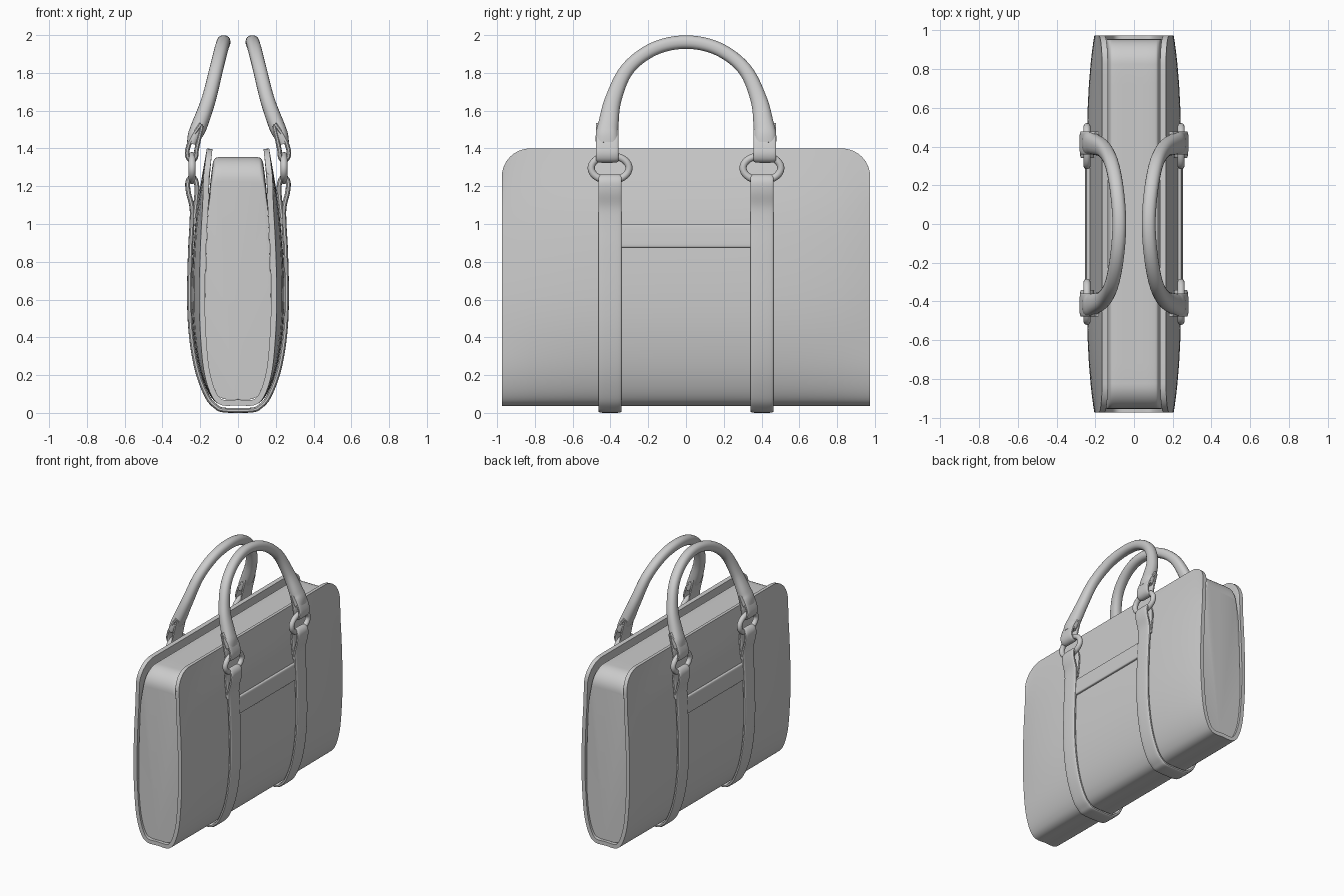
import bpy, bmesh, math
from mathutils import Vector

if "Cube" in bpy.data.objects:
    bpy.data.objects.remove(bpy.data.objects["Cube"])


def smooth_path(pts, steps=6, closed=False):
    """Catmull-Rom through points of any dimension."""
    n, out = len(pts), []
    for i in range(n if closed else n - 1):
        if closed:
            p = [pts[(i + k) % n] for k in (-1, 0, 1, 2)]
        else:
            p = [pts[min(max(i + k, 0), n - 1)] for k in (-1, 0, 1, 2)]
        for s in range(steps):
            t = s / steps
            out.append([0.5 * (2 * b + (c - a) * t + (2 * a - 5 * b + 4 * c - d) * t * t
                        + (3 * b - a - 3 * c + d) * t ** 3) for a, b, c, d in zip(*p)])
    if not closed:
        out.append(list(pts[-1]))
    return out


def loft(name, sections, closed=False, bevel=0.0, segments=2):
    """Skin a list of closed sections; cap the ends unless closed."""
    bm = bmesh.new()
    rows = [[bm.verts.new(p) for p in s] for s in sections]
    m = len(rows[0])
    pairs = list(zip(rows, rows[1:])) + ([(rows[-1], rows[0])] if closed else [])
    for a, b in pairs:
        for j in range(m):
            k = (j + 1) % m
            bm.faces.new((a[j], a[k], b[k], b[j]))
    if not closed:
        bm.faces.new(rows[0])
        bm.faces.new(rows[-1])
    bmesh.ops.recalc_face_normals(bm, faces=bm.faces)
    me = bpy.data.meshes.new(name)
    bm.to_mesh(me)
    bm.free()
    ob = bpy.data.objects.new(name, me)
    bpy.context.collection.objects.link(ob)
    if bevel:
        mod = ob.modifiers.new("bevel", 'BEVEL')
        mod.width, mod.segments = bevel, segments
        mod.limit_method, mod.angle_limit = 'ANGLE', math.radians(50)
    bpy.ops.object.select_all(action='DESELECT')
    ob.select_set(True)
    bpy.context.view_layer.objects.active = ob
    bpy.ops.object.shade_smooth_by_angle(angle=math.radians(40))
    return ob


def sweep(name, path, ref, power=2, closed=False, sides=20):
    """Sweep a superellipse; path rows are x, y, z, half size along ref, half size across."""
    ref, sections, n = Vector(ref), [], len(path)
    for i, (x, y, z, a, c) in enumerate(path):
        nxt = path[(i + 1) % n] if closed else path[min(i + 1, n - 1)]
        prv = path[i - 1] if closed else path[max(i - 1, 0)]
        t = (Vector(nxt[:3]) - Vector(prv[:3])).normalized()
        nor = ref.cross(t).normalized()
        bi = t.cross(nor)
        sec = []
        for k in range(sides):
            w = 2 * math.pi * (k + 0.5) / sides
            u, v = math.cos(w), math.sin(w)
            u = math.copysign(abs(u) ** (2 / power), u)
            v = math.copysign(abs(v) ** (2 / power), v)
            sec.append(Vector((x, y, z)) + bi * a * u + nor * c * v)
        sections.append(sec)
    return loft(name, sections, closed)


def y_samples(end, r):
    """Signed y positions, denser in the rounded corners."""
    half = [0, .15, .3, .45, .6, .72] + [end - r + r * math.sin(math.pi / 2 * k / 10) for k in range(11)]
    return [-y for y in reversed(half[1:])] + half


def corner_z(z, y, end, r, top):
    """Lower the top of the profile to round the upper corners; returns new z."""
    u = min(max((abs(y) - (end - r)) / r, 0), 1)
    zt = top - r + r * math.sqrt(1 - u * u)
    base = top - 0.3
    return z if z < base else base + (z - base) * (zt - base) / 0.3


# Outer shell: U profile, fuller in the middle than at the ends
mid = [(.165, 1.40), (.215, 1.1), (.238, .85), (.245, .6), (.233, .4), (.2, .22), (.15, .095), (.09, .042)]
end = [(.165, 1.40), (.187, 1.1), (.2, .85), (.205, .6), (.198, .4), (.18, .22), (.142, .095), (.09, .042)]
END, R, THICK = .975, .15, .03
sections = []
for y in y_samples(END, R):
    w = (abs(y) / END) ** 4
    half = [(a[0] * (1 - w) + b[0] * w, a[1]) for a, b in zip(mid, end)]
    ctrl = half + [(0, .04)] + [(-x, z) for x, z in reversed(half)]
    outer = []
    for x, z in smooth_path(ctrl):
        z2 = corner_z(z, y, END, R, 1.4)
        outer.append((x + math.copysign((z - z2) * .12, x), z2))
    inner, n = [], len(outer)
    for i, (x, z) in enumerate(outer):
        p, q = outer[max(i - 1, 0)], outer[min(i + 1, n - 1)]
        d = Vector((q[0] - p[0], q[1] - p[1])).normalized()
        inner.append((x + d.y * THICK, z - d.x * THICK))
    sections.append([(x, y, z) for x, z in outer + inner[::-1]])
loft("outer_shell", sections, bevel=.006)

# Inner body filling the shell, slightly recessed
half = [(0, .072), (.08, .076), (.135, .125), (.165, .27), (.174, .45), (.171, .75), (.157, 1.1),
        (.138, 1.29), (.126, 1.34), (.10, 1.354), (0, 1.355)]
ctrl = half + [(-x, z) for x, z in reversed(half[1:-1])]
prof = smooth_path(ctrl, 5, True)
loft("inner_body", [[(x, y, corner_z(z, y, .955, .13, 1.355)) for x, z in prof]
                    for y in y_samples(.955, .13)], bevel=.015, segments=3)

# Straps: wrap under the bag, fold around a ring at each top
fold = [(.232, 1.03), (.224, 1.10), (.217, 1.18), (.224, 1.23), (.244, 1.25), (.265, 1.225), (.263, 1.17),
        (.244, 1.09), (.244, 1.0), (.252, .85), (.257, .6), (.246, .4), (.214, .22), (.162, .085),
        (.115, .032), (.08, .016)]
strap = fold + [(0, .013)] + [(-x, z) for x, z in reversed(fold)]
for sy, side in ((-1, "front"), (1, "back")):
    sweep(side + "_strap", smooth_path([(x, sy * .402, z, .062, .013) for x, z in strap], 5), (0, 1, 0), 4)

end_fold = [(.195, 1.53), (.243, 1.46), (.268, 1.39), (.264, 1.35), (.243, 1.336), (.224, 1.352),
            (.218, 1.40), (.19, 1.52)]
grip = [(.243, .418, 1.425, .028, .06), (.228, .418, 1.47, .038, .06), (.205, .412, 1.52, .042, .055),
        (.155, .385, 1.66, .038, .044), (.115, .31, 1.82, .036, .037), (.088, .17, 1.927, .036, .036),
        (.076, 0, 1.963, .036, .036)]
for sx, lr in ((-1, "left"), (1, "right")):
    # Handle grip arch
    arch = grip + [(x, -y, z, a, c) for x, y, z, a, c in reversed(grip[:-1])]
    sweep(lr + "_handle", smooth_path([(sx * x, *r) for x, *r in arch], 8), (1, 0, 0), 2.3)
    for sy, fb in ((-1, "front"), (1, "back")):
        # Folded handle ends
        sweep(f"{lr}_{fb}_handle_end",
              smooth_path([(sx * x, sy * .418, z, .06, .012) for x, z in end_fold]), (0, 1, 0), 4)
        # Oval rings joining handle and strap
        ring = [(sx * .243, sy * .402 + .1 * math.cos(t), 1.296 + .066 * math.sin(t), .019, .019)
                for t in (2 * math.pi * k / 40 for k in range(40))]
        sweep(f"{lr}_{fb}_ring", ring, (1, 0, 0), 2, True, 14)
    # Cross band between the straps
    band = [(sx * .238, -.36 + .12 * k, .938, .012, .063) for k in range(7)]
    sweep(lr + "_cross_band", band, (1, 0, sx * .08), 6)
